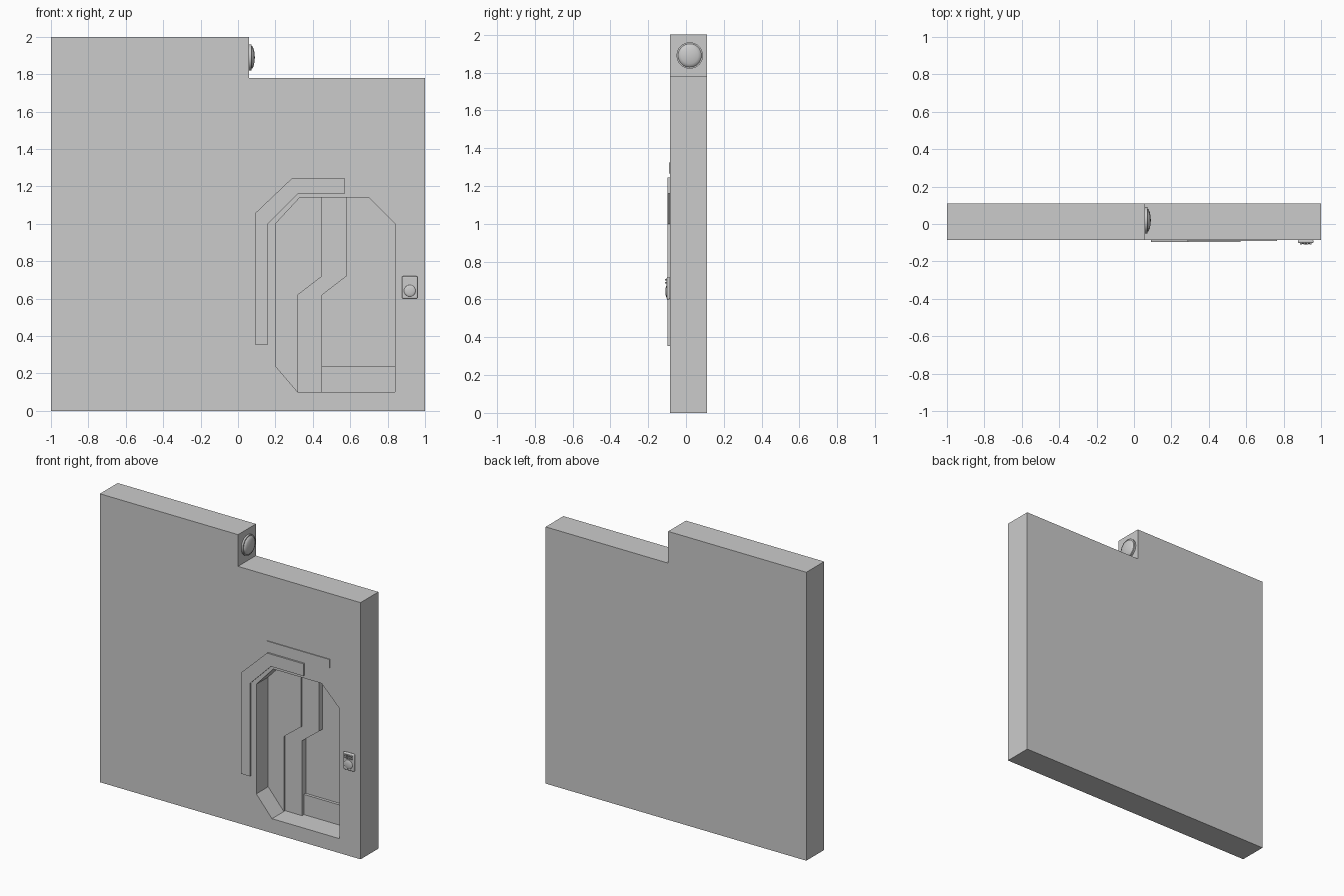
import bpy, bmesh, math
from mathutils import Matrix

cube = bpy.data.objects.get("Cube")
if cube:
    bpy.data.objects.remove(cube)

grey = bpy.data.materials.new("plain grey")
grey.use_nodes = True
grey.diffuse_color = (0.6, 0.6, 0.6, 1)
grey.node_tree.nodes["Principled BSDF"].inputs["Base Color"].default_value = (0.6, 0.6, 0.6, 1)

FRONT, BACK = -0.085, 0.11      # wall faces
FLOOR = FRONT + 0.185           # deepest plane of the doorway


def finish(bm, name):
    bmesh.ops.recalc_face_normals(bm, faces=bm.faces)
    mesh = bpy.data.meshes.new(name)
    bm.to_mesh(mesh)
    bm.free()
    obj = bpy.data.objects.new(name, mesh)
    bpy.context.collection.objects.link(obj)
    mesh.materials.append(grey)
    return obj


def prism(name, outline, y0, y1):
    """Extrude an (x, z) outline from y0 to y1."""
    bm = bmesh.new()
    face = bm.faces.new([bm.verts.new((x, y0, z)) for x, z in outline])
    ext = bmesh.ops.extrude_face_region(bm, geom=[face])["geom"]
    verts = [v for v in ext if isinstance(v, bmesh.types.BMVert)]
    bmesh.ops.translate(bm, verts=verts, vec=(0, y1 - y0, 0))
    return finish(bm, name)


def rect(x0, x1, z0, z1):
    return [(x0, z0), (x1, z0), (x1, z1), (x0, z1)]


def activate(obj):
    bpy.ops.object.select_all(action='DESELECT')
    obj.select_set(True)
    bpy.context.view_layer.objects.active = obj


# Wall with a stepped top
wall = prism("wall", [(-1, 0), (1, 0), (1, 1.78), (0.06, 1.78), (0.06, 2), (-1, 2)], FRONT, BACK)

# Doorway recess
doorway = [(0.2, 0.24), (0.32, 0.1), (0.84, 0.1), (0.84, 1.0),
           (0.7, 1.14), (0.33, 1.14), (0.2, 1.0)]
cutter = prism("doorway_cutter", doorway, FRONT - 0.1, FLOOR)
cutter.hide_render = True
activate(wall)
cut = wall.modifiers.new("doorway", 'BOOLEAN')
cut.operation = 'DIFFERENCE'
cut.solver = 'EXACT'
cut.object = cutter
bpy.ops.object.modifier_apply(modifier=cut.name)
bpy.data.objects.remove(cutter)

# Layered door leaves, sharing the same kinked edge
kink = [(0.45, 1.14), (0.45, 0.72), (0.32, 0.62), (0.32, 0.1)]
kink_right = [(x + 0.13, z) for x, z in kink]
prism("door_left_leaf", [(0.2, 1.0), (0.33, 1.14)] + kink + [(0.2, 0.24)], FRONT + 0.13, FLOOR)
prism("door_middle_strip", kink + kink_right[::-1], FRONT + 0.145, FLOOR)
prism("door_kick_plate", rect(0.45, 0.84, 0.1, 0.24), FRONT + 0.165, FLOOR)

# Raised trim around the doorway and the plate above it
prism("door_trim", [(0.09, 0.355), (0.16, 0.355), (0.16, 1.0), (0.32, 1.16), (0.57, 1.16),
                    (0.57, 1.245), (0.29, 1.245), (0.09, 1.055)], FRONT - 0.012, FRONT)
prism("header_plate", rect(0.285, 0.765, 1.265, 1.325), FRONT - 0.006, FRONT)

# Domed lamp on the step
bm = bmesh.new()
profile = [(0, 0.07), (0.012, 0.07), (0.012, 0.062), (0.019, 0.057), (0.024, 0.044), (0.028, 0.025), (0.03, 0)]
verts = [bm.verts.new((x, 0, r)) for x, r in profile]
edges = [bm.edges.new(pair) for pair in zip(verts, verts[1:])]
bmesh.ops.spin(bm, geom=verts + edges, axis=(1, 0, 0), cent=(0, 0, 0),
               angle=math.tau, steps=32)
bmesh.ops.remove_doubles(bm, verts=bm.verts, dist=0.0005)
lamp = finish(bm, "lamp")
lamp.location = (0.06, 0.02, 1.89)
activate(lamp)
bpy.ops.object.shade_smooth_by_angle(angle=math.radians(35))

# Keypad: rounded housing, bulging screen and a grid of buttons
housing = prism("keypad_housing", rect(0.877, 0.96, 0.6, 0.72), FRONT - 0.017, FRONT)
bevel = housing.modifiers.new("rounded", 'BEVEL')
bevel.width = 0.006
bevel.segments = 3
activate(housing)
bpy.ops.object.shade_smooth_by_angle(angle=math.radians(40))

bm = bmesh.new()
bmesh.ops.create_uvsphere(bm, u_segments=24, v_segments=12, radius=1,
                          matrix=Matrix.Diagonal((0.031, 0.007, 0.031, 1)))
screen = finish(bm, "keypad_screen")
screen.location = (0.9185, FRONT - 0.017, 0.642)
activate(screen)
bpy.ops.object.shade_smooth_by_angle(angle=math.radians(40))

bm = bmesh.new()
for row in range(2):
    for col in range(4):
        place = Matrix.Translation((0.893 + col * 0.017, FRONT - 0.019, 0.688 + row * 0.016))
        bmesh.ops.create_cube(bm, size=1, matrix=place @ Matrix.Diagonal((0.01, 0.012, 0.009, 1)))
finish(bm, "keypad_buttons")
